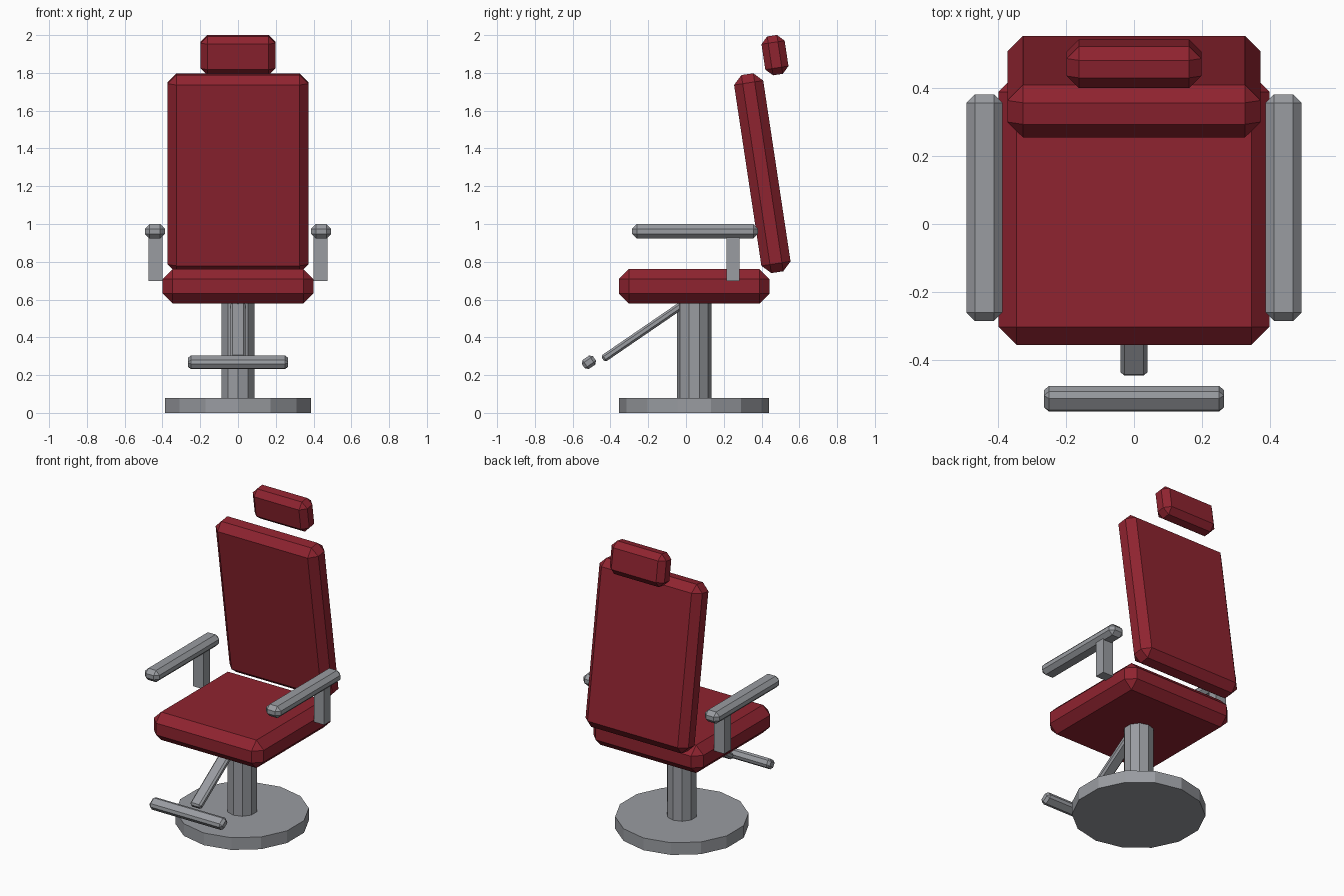
import bpy, bmesh
from mathutils import Matrix, Vector

if "Cube" in bpy.data.objects:
    bpy.data.objects.remove(bpy.data.objects["Cube"])


def material(name, rgb):
    m = bpy.data.materials.new(name)
    m.diffuse_color = (*rgb, 1)
    m.use_nodes = True
    m.node_tree.nodes["Principled BSDF"].inputs["Base Color"].default_value = m.diffuse_color
    return m


red = material("red_leather", (0.275, 0.017, 0.029))
grey = material("grey_metal", (0.320, 0.332, 0.356))


def finish(name, bm, mat, loc, tilt=0.0):
    me = bpy.data.meshes.new(name)
    bm.to_mesh(me)
    bm.free()
    me.materials.append(mat)
    ob = bpy.data.objects.new(name, me)
    bpy.context.collection.objects.link(ob)
    ob.location = loc
    ob.rotation_euler.x = tilt
    return ob


def box(name, size, loc, mat, bevel=0.0, tilt=0.0):
    bm = bmesh.new()
    bmesh.ops.create_cube(bm, size=1, matrix=Matrix.Diagonal((*size, 1)))
    if bevel:
        bmesh.ops.bevel(bm, geom=bm.edges[:], offset=bevel, segments=1,
                        affect='EDGES', clamp_overlap=True)
    return finish(name, bm, mat, loc, tilt)


def cylinder(name, radius, z0, z1, sides, mat):
    # first vertex points along +y
    bm = bmesh.new()
    bmesh.ops.create_cone(bm, cap_ends=True, segments=sides,
                          radius1=radius, radius2=radius, depth=z1 - z0)
    # make sure a corner lies on the y axis
    if min(abs(v.co.x) for v in bm.verts) > 1e-4:
        bmesh.ops.rotate(bm, verts=bm.verts, cent=(0, 0, 0),
                         matrix=Matrix.Rotation(3.14159265 / sides, 3, 'Z'))
    return finish(name, bm, mat, (0, 0.043, (z0 + z1) / 2))


# Pedestal
cylinder("base", 0.397, 0, 0.08, 14, grey)
cylinder("column", 0.091, 0.07, 0.60, 10, grey)

# Cushions
box("seat", (0.797, 0.797, 0.183), (0, 0.043, 0.67), red, 0.053)
box("backrest", (0.745, 0.156, 1.06), (0, 0.404, 1.269), red, 0.046, 0.15)
box("headrest", (0.396, 0.124, 0.208), (0, 0.471, 1.894), red, 0.036, 0.15)

# Armrests, one on each side
for side, s in (("left", -1), ("right", 1)):
    box(side + "_arm_pad", (0.106, 0.667, 0.077), (s * 0.44, 0.048, 0.961), grey, 0.025)
    box(side + "_arm_post", (0.074, 0.068, 0.24), (s * 0.438, 0.248, 0.818), grey)

# Footrest: slanted strut running down from under the seat, and the foot bar
box("footrest_strut", (0.078, 0.53, 0.04), (0, -0.222, 0.434), grey, 0.011, 0.6)
box("footrest_bar", (0.53, 0.072, 0.058), (0, -0.514, 0.268), grey, 0.015, 0.6)
